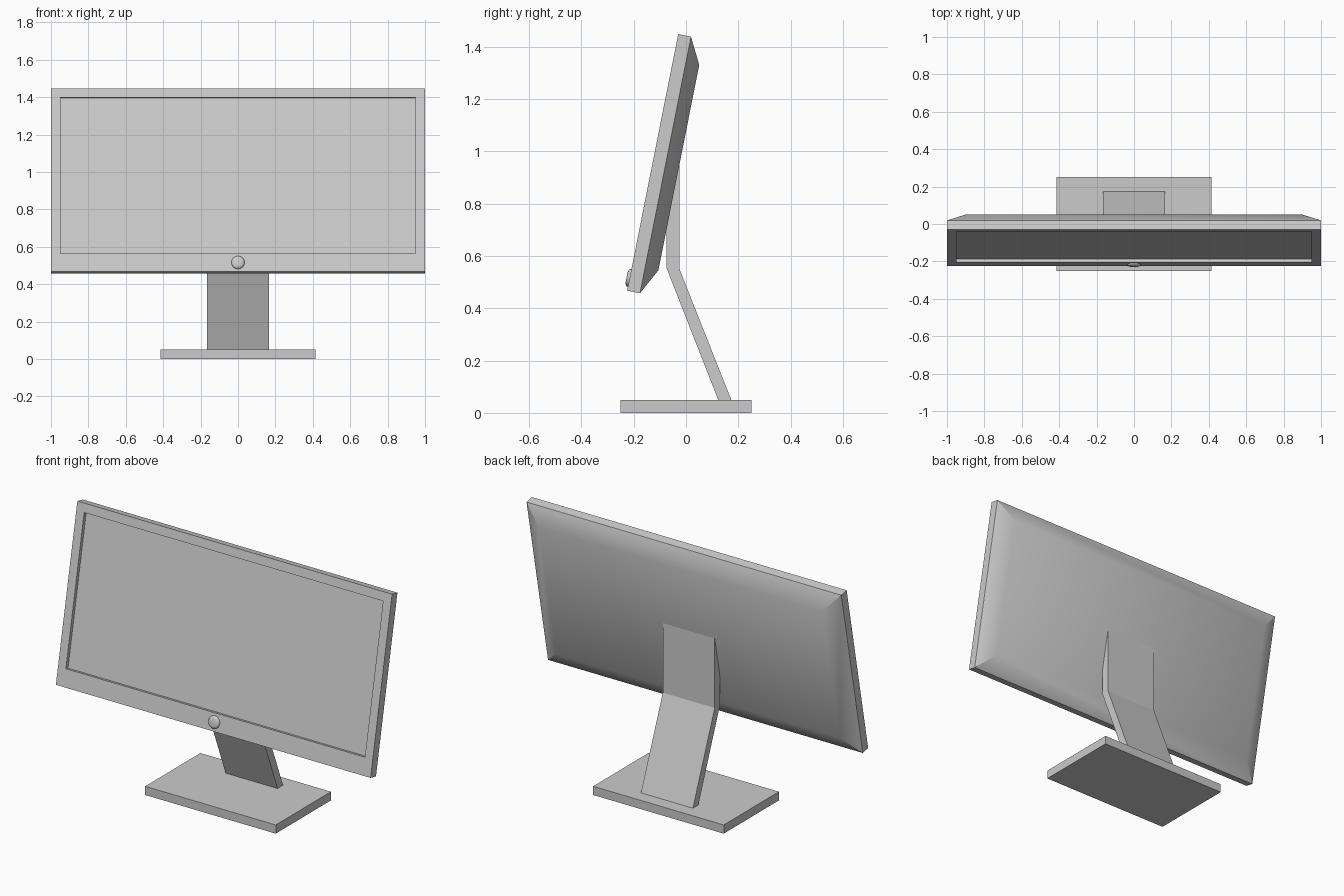
import bpy, bmesh, math
from mathutils import Matrix

if "Cube" in bpy.data.objects:
    bpy.data.objects.remove(bpy.data.objects["Cube"])


def finish(name, bm, smooth_angle=None):
    bmesh.ops.recalc_face_normals(bm, faces=bm.faces)
    mesh = bpy.data.meshes.new(name)
    bm.to_mesh(mesh)
    bm.free()
    obj = bpy.data.objects.new(name, mesh)
    bpy.context.collection.objects.link(obj)
    if smooth_angle:
        mesh.shade_smooth()
        mesh.set_sharp_from_angle(angle=math.radians(smooth_angle))
    return obj


def loft(bm, rings):
    """Bridge consecutive rings of points and cap both ends."""
    loops = [[bm.verts.new(p) for p in ring] for ring in rings]
    for a, b in zip(loops, loops[1:]):
        n = len(a)
        for i in range(n):
            j = (i + 1) % n
            bm.faces.new((a[i], a[j], b[j], b[i]))
    bm.faces.new(loops[0])
    bm.faces.new(loops[-1])


def rect(half_width, z0, z1, y):
    return [(-half_width, y, z0), (half_width, y, z0),
            (half_width, y, z1), (-half_width, y, z1)]


# Panel frame of reference: origin at lower front edge, leaning back
tilt = Matrix.Translation((0, -0.225, 0.467)) @ Matrix.Rotation(math.radians(-11.25), 4, 'X')

# Display panel: recessed screen, bezel, rim, tapered smooth back
bm = bmesh.new()
loft(bm, [rect(0.95, 0.1, 0.95, 0.02),
          rect(0.95, 0.1, 0.95, 0.0),
          rect(1.0, 0.0, 1.0, 0.0),
          rect(1.0, 0.0, 1.0, 0.05),
          rect(0.9, 0.1, 0.9, 0.102)])
finish("display_panel", bm, 35).matrix_world = tilt

# Power button: low rounded dome on the lower bezel
bm = bmesh.new()
sides = 32
loft(bm, [[(r * math.cos(2 * math.pi * i / sides), y, 0.05 + r * math.sin(2 * math.pi * i / sides))
           for i in range(sides)]
          for r, y in ((0.035, 0.005), (0.035, -0.003), (0.031, -0.009), (0.02, -0.012))])
finish("power_button", bm, 60).matrix_world = tilt

# Bent neck: side profile extruded across x, top sunk into the panel
profile = [(0.125, 0.045), (0.175, 0.045), (-0.025, 0.55),
           (-0.025, 1.0), (-0.075, 0.75), (-0.075, 0.555)]
bm = bmesh.new()
loft(bm, [[(x, y, z) for y, z in profile] for x in (-0.165, 0.165)])
finish("neck", bm)

# Base plate
bm = bmesh.new()
loft(bm, [rect(0.415, 0, 0.05, -0.25), rect(0.415, 0, 0.05, 0.25)])
finish("base", bm)
